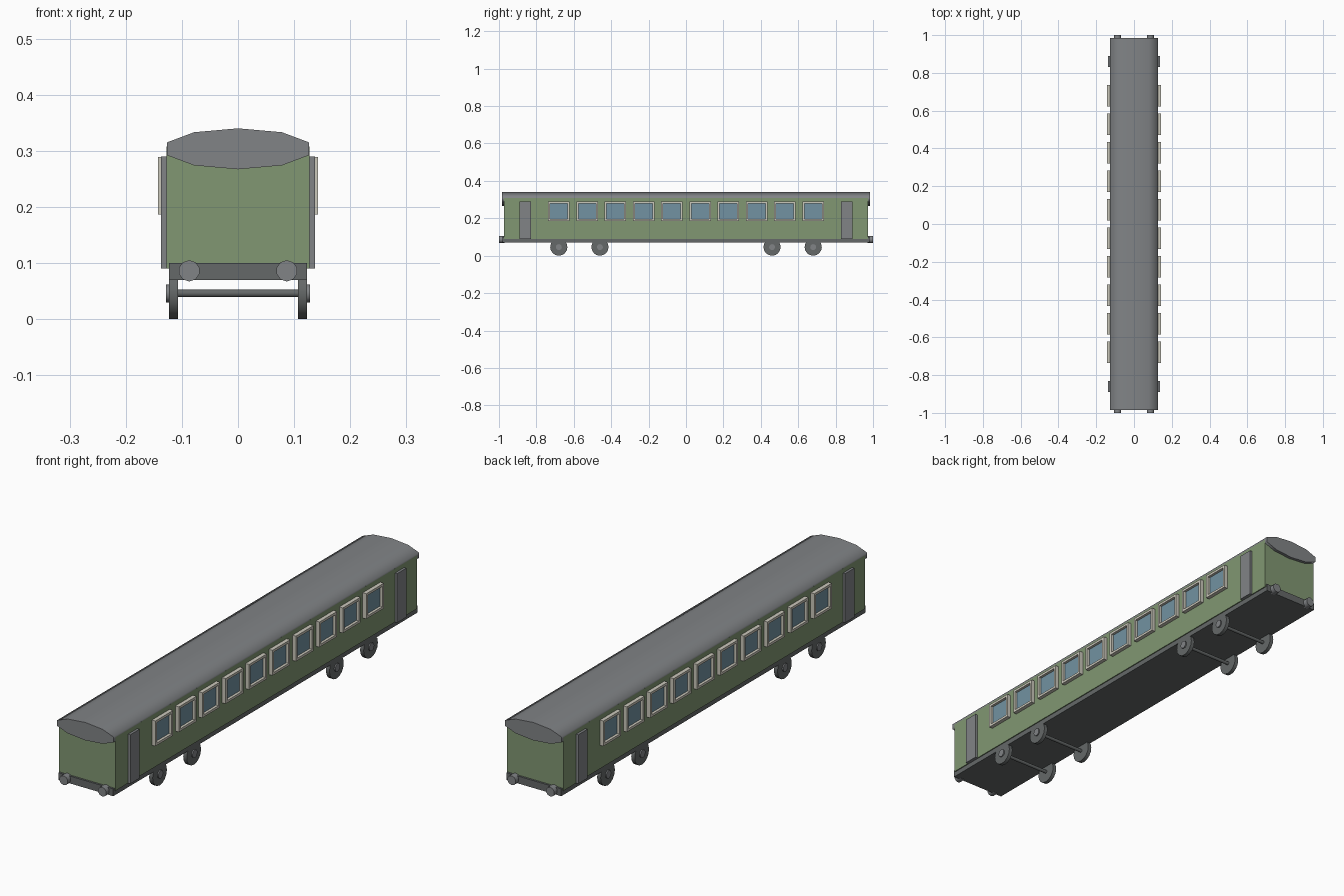
import bpy
import math

if "Cube" in bpy.data.objects:
    bpy.data.objects.remove(bpy.data.objects["Cube"])


def material(name, rgb):
    m = bpy.data.materials.new(name)
    m.diffuse_color = (*rgb, 1)
    m.use_nodes = True
    m.node_tree.nodes["Principled BSDF"].inputs["Base Color"].default_value = m.diffuse_color
    return m


GREEN = material("green_paint", (0.22, 0.31, 0.17))
GREY = material("mid_grey", (0.22, 0.23, 0.24))
DARK = material("dark_grey", (0.13, 0.14, 0.14))
CREAM = material("cream_trim", (0.60, 0.58, 0.50))
GLASS = material("window_glass", (0.17, 0.29, 0.36))


def box(name, x, y, z, mat):
    """Box from (min, max) ranges on each axis."""
    bpy.ops.mesh.primitive_cube_add(size=1, location=[sum(r) / 2 for r in (x, y, z)])
    o = bpy.context.object
    o.name = name
    o.scale = [abs(r[1] - r[0]) for r in (x, y, z)]
    bpy.ops.object.transform_apply(location=False, rotation=False, scale=True)
    o.data.materials.append(mat)
    return o


def cylinder(name, axis, centre, radius, length, sides, mat):
    """Cylinder lying along the x or y axis."""
    rot = (0, math.pi / 2, 0) if axis == "x" else (math.pi / 2, 0, 0)
    bpy.ops.mesh.primitive_cylinder_add(vertices=sides, radius=radius, depth=length,
                                        location=centre, rotation=rot)
    o = bpy.context.object
    o.name = name
    o.data.materials.append(mat)
    bpy.ops.object.shade_smooth_by_angle(angle=math.radians(40))
    return o


def window_frame(name, side, y, z, depth, border):
    """Rectangular ring standing proud of the body side."""
    (y0, y1), (z0, z1) = y, z
    b = border
    loops = [[(y0, z0), (y1, z0), (y1, z1), (y0, z1)],
             [(y0 + b, z0 + b), (y1 - b, z0 + b), (y1 - b, z1 - b), (y0 + b, z1 - b)]]
    verts = [(side * x, p, q) for x in depth for ring in loops for p, q in ring]
    faces = []
    for i in range(4):
        j = (i + 1) % 4
        faces += [(8 + i, 8 + j, 12 + j, 12 + i), (i, 4 + i, 4 + j, j),
                  (i, j, 8 + j, 8 + i), (4 + i, 12 + i, 12 + j, 4 + j)]
    if side < 0:
        faces = [f[::-1] for f in faces]
    me = bpy.data.meshes.new(name)
    me.from_pydata(verts, [], faces)
    me.materials.append(CREAM)
    bpy.context.collection.objects.link(bpy.data.objects.new(name, me))


# Body and underframe
box("carriage_body", (-0.127, 0.127), (-0.972, 0.972), (0.09, 0.308), GREEN)
box("underframe", (-0.123, 0.123), (-0.98, 0.98), (0.07, 0.10), DARK)

# Roof: flattened ten-sided cylinder
roof = cylinder("roof", "y", (0, 0, 0.3035), 1, 1.97, 10, GREY)
bpy.ops.object.transform_apply(location=False, rotation=True, scale=False)
roof.scale = (0.1335, 1, 0.0365)
bpy.ops.object.transform_apply(location=False, rotation=False, scale=True)

for side, tag in ((-1, "left"), (1, "right")):
    # Doors near each end
    for end in (-1, 1):
        box(f"door_{tag}", (side * 0.12, side * 0.137),
            (end * 0.86 - 0.03, end * 0.86 + 0.03), (0.09, 0.29), GREY)
    # Row of ten framed windows
    for i in range(10):
        y = (i - 4.5) * 0.151
        window_frame(f"window_frame_{tag}", side, (y - 0.057, y + 0.057),
                     (0.186, 0.289), (0.125, 0.143), 0.01)
        box(f"window_glass_{tag}", (side * 0.122, side * 0.132),
            (y - 0.048, y + 0.048), (0.195, 0.28), GLASS)

# Wheelsets
for y in (-0.68, -0.46, 0.46, 0.68):
    cylinder("axle", "x", (0, y, 0.046), 0.007, 0.22, 12, DARK)
    for side in (-1, 1):
        cylinder("wheel", "x", (side * 0.115, y, 0.046), 0.046, 0.016, 16, DARK)
        cylinder("wheel_hub", "x", (side * 0.121, y, 0.046), 0.016, 0.014, 12, GREY)

# Buffers
for end in (-1, 1):
    for side in (-1, 1):
        cylinder("buffer", "y", (side * 0.087, end * 0.985, 0.086), 0.019, 0.03, 10, GREY)
